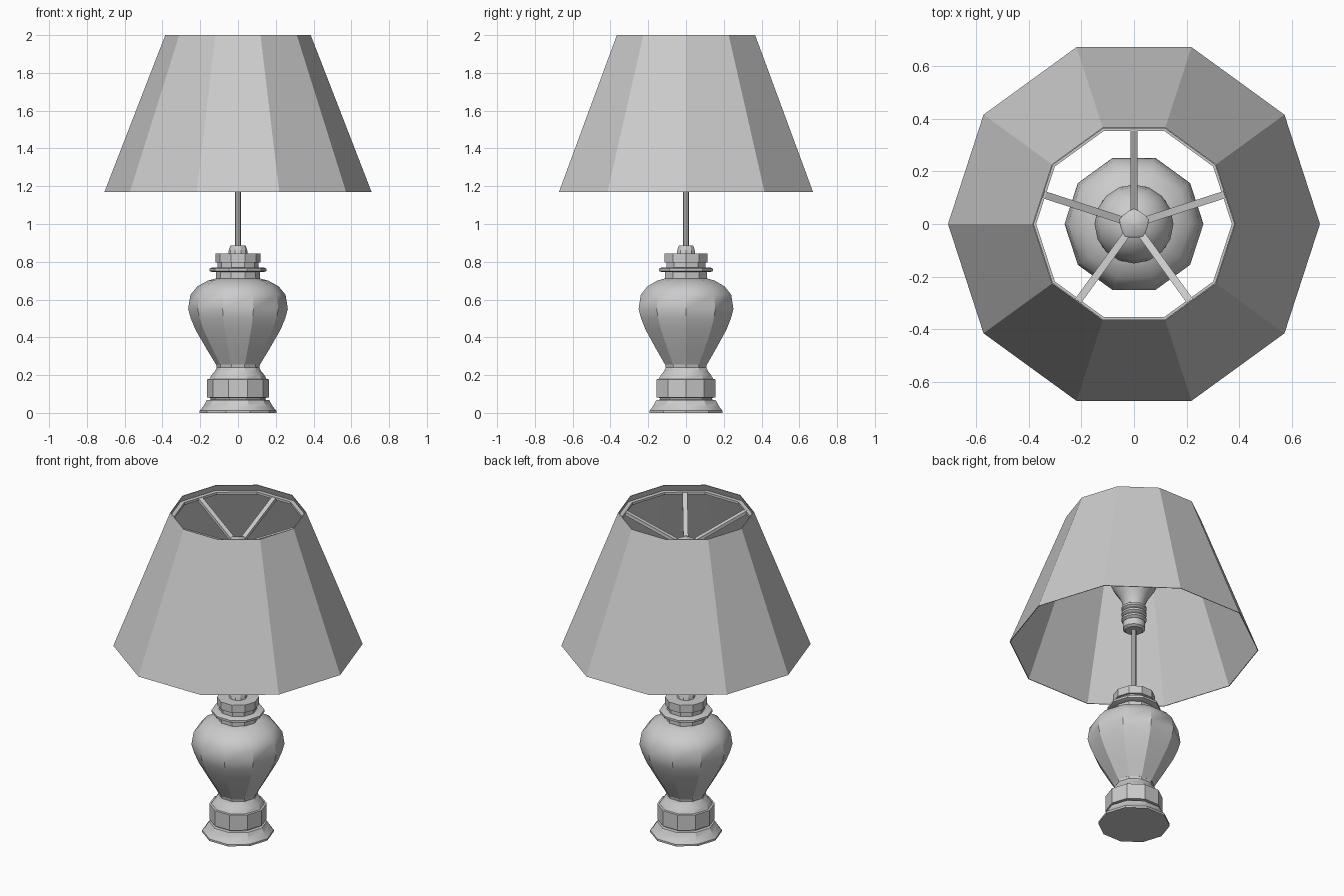
import bpy
import math
from mathutils import Vector

cube = bpy.data.objects.get("Cube")
if cube:
    bpy.data.objects.remove(cube, do_unlink=True)

grey = bpy.data.materials.new("plain_grey")
grey.use_nodes = True
COLOUR = (0.6, 0.6, 0.6, 1)
grey.diffuse_color = COLOUR
grey.node_tree.nodes["Principled BSDF"].inputs["Base Color"].default_value = COLOUR


def build(name, verts, faces):
    """Make a grey object, smooth except at sharp edges."""
    mesh = bpy.data.meshes.new(name)
    mesh.from_pydata(verts, [], faces)
    mesh.materials.append(grey)
    obj = bpy.data.objects.new(name, mesh)
    bpy.context.collection.objects.link(obj)
    bpy.ops.object.select_all(action='DESELECT')
    obj.select_set(True)
    bpy.context.view_layer.objects.active = obj
    bpy.ops.object.shade_smooth_by_angle(angle=math.radians(30))
    return obj


def lathe(name, profile, sides=10, start=0.0, loop=False):
    """Turn (radius, height) points about z; cap the ends unless looped."""
    verts, faces = [], []
    for r, z in profile:
        for i in range(sides):
            a = start + math.tau * i / sides
            verts.append((r * math.cos(a), r * math.sin(a), z))
    n = len(profile)
    for k in range(n if loop else n - 1):
        low, high = k * sides, (k + 1) % n * sides
        for i in range(sides):
            j = (i + 1) % sides
            faces.append((low + i, low + j, high + j, high + i))
    if not loop:
        faces.append(tuple(reversed(range(sides))))
        faces.append(tuple(range((n - 1) * sides, n * sides)))
    return build(name, verts, faces)


def bar(name, a, b, width, height):
    """Square bar between two points."""
    a, b = Vector(a), Vector(b)
    side = (b - a).cross(Vector((0, 0, 1))).normalized() * width / 2
    up = side.cross(b - a).normalized() * height / 2
    verts = [p + s * side + t * up for p in (a, b)
             for s, t in ((-1, -1), (1, -1), (1, 1), (-1, 1))]
    faces = [(0, 1, 2, 3), (7, 6, 5, 4)]
    faces += [(i, i + 4, (i + 1) % 4 + 4, (i + 1) % 4) for i in range(4)]
    return build(name, verts, faces)


# Stand: foot, band, vase and collar, all ten sided
lathe("foot", [(.203, 0), (.203, .012), (.187, .03), (.172, .055), (.165, .068),
               (.145, .07), (.145, .082)])
lathe("foot_band", [(.15, .08), (.163, .082), (.163, .178), (.15, .18)])
lathe("waist", [(.152, .178), (.14, .2), (.123, .22), (.113, .24), (.116, .257)])
lathe("vase", [(.116, .255), (.165, .336), (.225, .44), (.25, .5), (.264, .55),
               (.252, .625), (.215, .67), (.16, .7), (.116, .712)])
lathe("neck", [(.116, .7), (.116, .75)])
lathe("neck_ring", [(.135, .745), (.15, .751), (.15, .764), (.135, .77)])
lathe("collar", [(.108, .765), (.108, .795), (.119, .797), (.119, .845)])
lathe("collar_cap", [(.052, .84), (.048, .865), (.04, .885)])
lathe("rod", [(.015, .86), (.015, 1.29)], sides=8)

# Light bulb with a ribbed socket
socket = [(.05, 1.27), (.064, 1.28), (.064, 1.32)]
for i in range(3):
    z = 1.325 + i * .035
    socket += [(.058, z), (.072, z + .01), (.072, z + .022), (.058, z + .032)]
lathe("socket", socket, sides=16)
lathe("bulb", [(.06, 1.42), (.066, 1.45), (.085, 1.49), (.118, 1.54), (.142, 1.59),
               (.15, 1.64), (.141, 1.69), (.115, 1.735), (.075, 1.77), (.03, 1.787)],
      sides=16)

# Shade with its inner ring, five spokes and hub
lathe("shade", [(.707, 1.17), (.385, 2), (.381, 2), (.703, 1.17)], loop=True)
lathe("shade_ring", [(.372, 1.945), (.403, 1.945), (.397, 1.96), (.372, 1.96)], loop=True)
lathe("hub", [(.062, 1.78), (.064, 1.82), (.054, 1.828), (.002, 1.84)],
      sides=5, start=math.pi / 2)
for i in range(5):
    a = math.pi / 2 + math.tau * i / 5
    c, s = math.cos(a), math.sin(a)
    bar("spoke_%d" % (i + 1), (.045 * c, .045 * s, 1.808),
        (.365 * c, .365 * s, 1.952), .028, .02)
